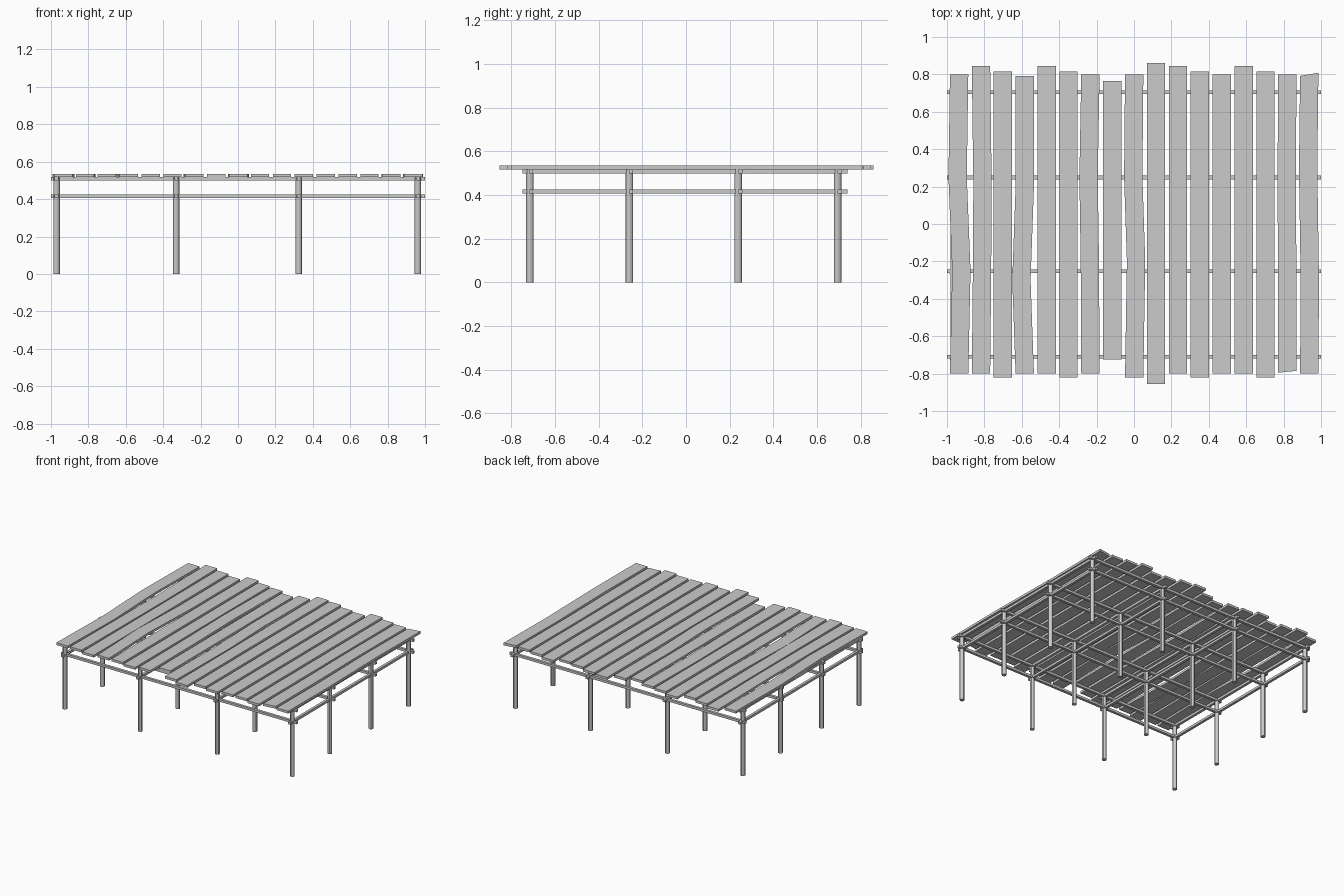
import bpy, bmesh
from mathutils import Matrix, Vector

cube = bpy.data.objects.get("Cube")
if cube:
    bpy.data.objects.remove(cube, do_unlink=True)

wood = bpy.data.materials.new("weathered_grey")
wood.use_nodes = True
grey = (0.6, 0.6, 0.6, 1)
wood.diffuse_color = grey
wood.node_tree.nodes["Principled BSDF"].inputs["Base Color"].default_value = grey


def finish(name, bm):
    bmesh.ops.recalc_face_normals(bm, faces=bm.faces)
    mesh = bpy.data.meshes.new(name)
    bm.to_mesh(mesh)
    bm.free()
    mesh.materials.append(wood)
    obj = bpy.data.objects.new(name, mesh)
    bpy.context.collection.objects.link(obj)
    return obj


def box(name, center, size):
    bm = bmesh.new()
    bmesh.ops.create_cube(bm, size=1, matrix=Matrix.Translation(center) @ Matrix.Diagonal((*size, 1)))
    return finish(name, bm)


def post(name, x, y, height):
    bm = bmesh.new()
    bmesh.ops.create_cone(bm, cap_ends=True, segments=12, radius1=0.017, radius2=0.017,
                          depth=height, matrix=Matrix.Translation((x, y, height / 2)))
    obj = finish(name, bm)
    bpy.ops.object.select_all(action="DESELECT")
    obj.select_set(True)
    bpy.context.view_layer.objects.active = obj
    bpy.ops.object.shade_smooth_by_angle()


def plank(name, x, front, back, bends, skew_front=0, skew_back=0):
    """Board along y, bent sideways at intermediate stations."""
    half, z0, z1 = 0.049, 0.517, 0.535
    stations = [(front, 0, skew_front)] + [(y, dx, 0) for y, dx in bends] + [(back, 0, skew_back)]
    bm = bmesh.new()
    rings = []
    for y, dx, skew in stations:
        rings.append([bm.verts.new((x + dx + s * half, y + s * skew, z))
                      for s, z in ((-1, z0), (1, z0), (1, z1), (-1, z1))])
    for a, b in zip(rings, rings[1:]):
        for i in range(4):
            j = (i + 1) % 4
            bm.faces.new((a[i], a[j], b[j], b[i]))
    bm.faces.new(rings[0])
    bm.faces.new(rings[-1])
    finish(name, bm)


# Posts in a four by four grid
post_x = (-0.97, -0.33, 0.325, 0.962)
post_y = (-0.715, -0.26, 0.24, 0.695)
for x in post_x:
    for y in post_y:
        post("post", x, y, 0.517)

# Two levels of rails, running both ways
for level, z in (("lower", 0.416), ("upper", 0.508)):
    for y in (-0.71, -0.252, 0.249, 0.705):
        box(level + "_cross_rail", (0, y, z), (2.0, 0.02, 0.018))
    for x in post_x:
        box(level + "_long_rail", (x, -0.005, z), (0.02, 1.49, 0.018))

# Deck planks: uneven ends, a few of them warped
fronts = (-.8, -.8, -.82, -.8, -.8, -.82, -.8, -.725, -.82, -.855, -.8, -.82, -.8, -.8, -.82, -.79, -.8)
backs = (.8, .845, .815, .79, .845, .815, .8, .765, .8, .86, .845, .815, .8, .845, .815, .8, .8)
bends = {
    0: [(-0.25, 0.012), (0.25, -0.008)],
    1: [(-0.3, 0.005), (0.2, 0.008)],
    3: [(-0.3, -0.018), (0.2, 0)],
    6: [(-0.2, -0.003), (0.25, -0.01)],
    8: [(-0.2, 0.01), (0.25, -0.005)],
    15: [(-0.3, 0), (0.2, -0.004)],
    16: [(-0.3, 0.003), (0.3, -0.006)],
}
for i, (front, back) in enumerate(zip(fronts, backs)):
    plank("deck_plank", -0.935 + 0.117 * i, front, back, bends.get(i, []),
          skew_front=0.005 if i == 15 else 0, skew_back=0.008 if i == 16 else 0)
